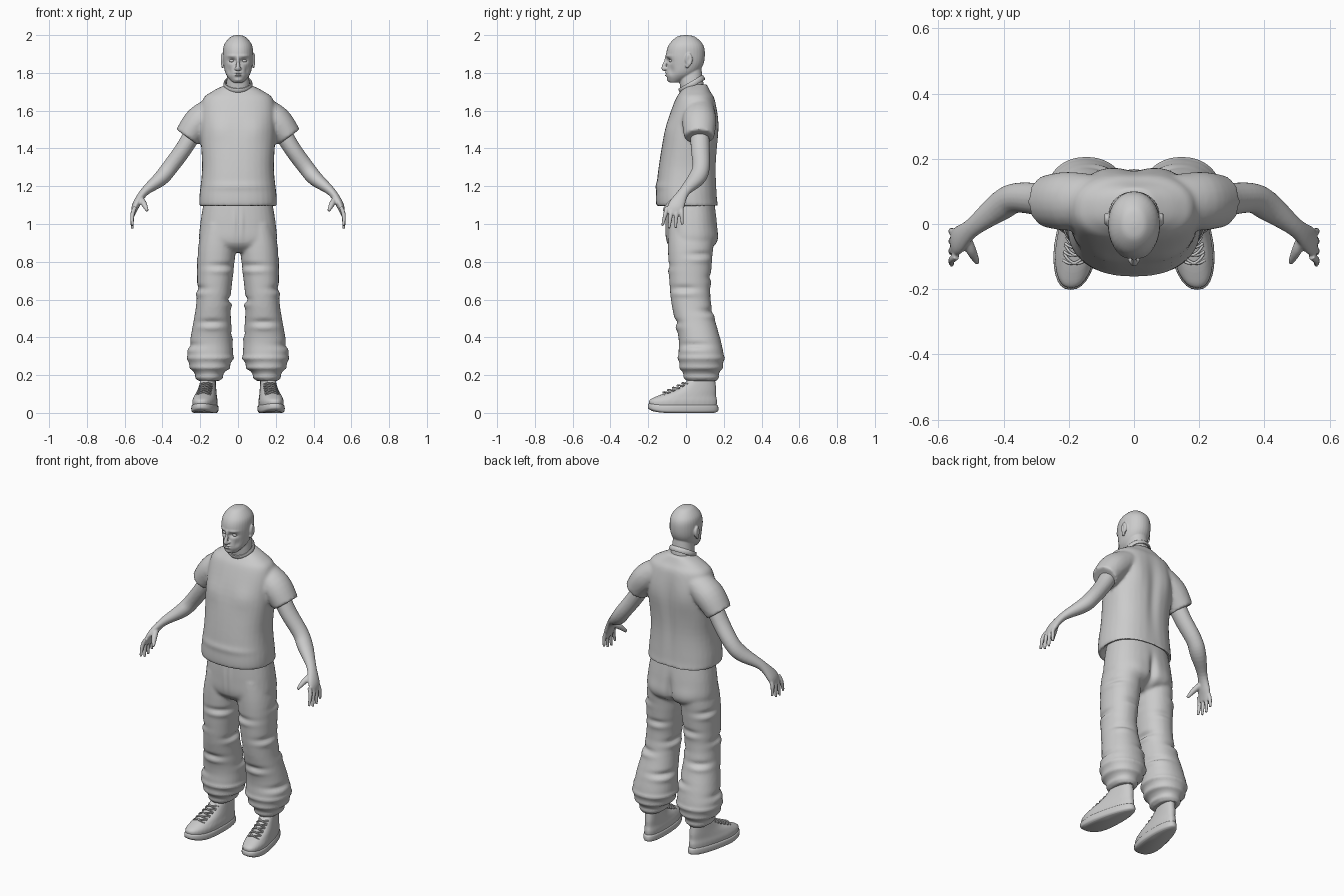
import bpy, bmesh, math
from mathutils import Vector, Matrix

if "Cube" in bpy.data.objects:
    bpy.data.objects.remove(bpy.data.objects["Cube"])

SHADE = (.6, .6, .6, 1)
grey = bpy.data.materials.new("plain grey")
grey.use_nodes = True
grey.diffuse_color = SHADE
grey.node_tree.nodes["Principled BSDF"].inputs["Base Color"].default_value = SHADE
SIDES = {"left": 1, "right": -1}


def spline(rows, steps=5):
    """Smooth Catmull-Rom interpolation through rows of numbers."""
    rows = [Vector(row) for row in rows]
    last = len(rows) - 1
    result = []
    for i in range(last):
        before, start, end, after = rows[max(i - 1, 0)], rows[i], rows[i + 1], rows[min(i + 2, last)]
        leave, arrive = (end - before) / 2, (after - start) / 2
        for k in range(steps):
            t = k / steps
            ease = t * t * (3 - 2 * t)
            result.append(start.lerp(end, ease) + leave * t * (1 - t) ** 2 - arrive * t * t * (1 - t))
    return result + [rows[last]]


def skin(bm, rings):
    """Closed surface through rings of points."""
    loops = [[bm.verts.new(point) for point in ring] for ring in rings]
    faces = [bm.faces.new(loops[0]), bm.faces.new(loops[-1])]
    for low, high in zip(loops, loops[1:]):
        for i in range(len(low)):
            faces.append(bm.faces.new((low[i - 1], low[i], high[i], high[i - 1])))
    bmesh.ops.recalc_face_normals(bm, faces=faces)


def oval(centre, u, v, power=2, count=32):
    """Ring of points, squarer as the power grows."""
    points = []
    for i in range(count):
        angle = math.tau * i / count
        c, s = math.cos(angle), math.sin(angle)
        points.append(centre + u * math.copysign(abs(c) ** (2 / power), c)
                      + v * math.copysign(abs(s) ** (2 / power), s))
    return points


def stack(bm, rows, power=2.2, place=Vector):
    """Level rings from rows of height, front y, back y and half width."""
    rings = []
    for z, front, back, width in spline(rows):
        ring = oval(Vector((0, (front + back) / 2, z)), Vector((width, 0, 0)),
                    Vector((0, (back - front) / 2, 0)), power)
        rings.append([place(point) for point in ring])
    skin(bm, rings)


def limb(bm, rows, side=1):
    """Rings square to a path, from rows of x, y, z, half depth and half thickness."""
    path = spline(rows)
    last = len(path) - 1
    rings = []
    for i, row in enumerate(path):
        along = Vector((path[min(i + 1, last)] - path[max(i - 1, 0)])[:3]).normalized()
        u = Vector((0, 1, 0))
        u = (u - along * u.dot(along)).normalized()
        ring = oval(Vector(row[:3]), u * row[3], along.cross(u) * row[4], count=20)
        rings.append([Vector((point.x * side, point.y, point.z)) for point in ring])
    skin(bm, rings)


def ball(bm, centre, size):
    matrix = Matrix.Translation(centre) @ Matrix.Diagonal((*size, 1))
    bmesh.ops.create_uvsphere(bm, u_segments=20, v_segments=12, radius=1, matrix=matrix)


def finish(name, bm, voxel=0, smooth=4):
    """Make the object; with a voxel size, blend its pieces into one skin."""
    mesh = bpy.data.meshes.new(name)
    bm.to_mesh(mesh)
    bm.free()
    part = bpy.data.objects.new(name, mesh)
    bpy.context.collection.objects.link(part)
    bpy.ops.object.select_all(action='DESELECT')
    part.select_set(True)
    bpy.context.view_layer.objects.active = part
    if voxel:
        blend = part.modifiers.new("blend", 'REMESH')
        blend.mode, blend.voxel_size = 'VOXEL', voxel
        soften = part.modifiers.new("soften", 'SMOOTH')
        soften.factor, soften.iterations = .5, smooth
        bpy.ops.object.convert(target='MESH')
    part.data.materials.clear()
    part.data.materials.append(grey)
    bpy.ops.object.shade_smooth_by_angle(angle=math.radians(50))
    return part


def mould(part, centre, size, amount):
    """Swell or sink the surface around a point, mirrored if off centre."""
    normals = [v.normal.copy() for v in part.data.vertices]
    for side in SIDES.values() if centre[0] else (1,):
        middle = Vector((centre[0] * side, *centre[1:]))
        for v, normal in zip(part.data.vertices, normals):
            away = sum((d / s) ** 2 for d, s in zip(v.co - middle, size))
            if away < 9:
                v.co += normal * amount * math.exp(-away)


# Shirt: body open at the hem, blended with the sleeves
bm = bmesh.new()
stack(bm, [(1.14, -.12, .13, .16), (1.09, -.15, .17, .2), (1.14, -.16, .165, .205), (1.3, -.145, .16, .19),
           (1.5, -.11, .17, .2), (1.65, -.06, .155, .19), (1.7, -.03, .13, .14), (1.74, 0, .11, .06)], 2.4)
for side in SIDES.values():
    limb(bm, [(.1, .07, 1.63, .07, .06), (.2, .07, 1.55, .09, .08), (.27, .07, 1.46, .08, .07)], side)
shirt = finish("shirt", bm, .009, 6)
mould(shirt, (.1, .17, 1.54), (.06, .06, .1), .01)
mould(shirt, (0, .17, 1.4), (.03, .06, .2), -.01)
mould(shirt, (.1, -.1, 1.5), (.06, .06, .06), .006)
mould(shirt, (0, -.15, 1.2), (.2, .06, .02), .005)

# Collar band, tilted forward
bm = bmesh.new()
tilt = Matrix.Translation((0, .03, 1.74)) @ Matrix.Rotation(math.radians(30), 4, 'X')
rim = oval(Vector(), Vector((.07, 0, 0)), Vector((0, .07, 0)), count=48)
skin(bm, [[tilt @ p for p in oval(c, c * .1, Vector((0, 0, .015)), count=10)] for c in rim + rim[:1]])
finish("collar", bm)

# Trousers: hips and two baggy legs that lean outward and gather at the cuff
bm = bmesh.new()
stack(bm, [(1.12, -.1, .15, .18), (1, -.105, .165, .2), (.9, -.1, .16, .2), (.85, -.05, .08, .12)], 2.4)
for side in SIDES.values():
    stack(bm, [(1, -.09, .14, .08), (.85, -.095, .14, .1), (.6, -.08, .13, .09), (.4, -.04, .18, .11),
               (.3, -.04, .2, .12), (.24, -.03, .19, .1), (.2, -.01, .17, .07), (.17, 0, .165, .06)],
          place=lambda p: Vector(((p.x + .165 - .06 * p.z) * side, p.y, p.z)))
trousers = finish("trousers", bm, .009)
mould(trousers, (0, .17, .93), (.02, .07, .09), -.025)
mould(trousers, (.1, .15, .92), (.06, .06, .06), .008)
mould(trousers, (.02, -.1, 1), (.01, .05, .08), .006)
for k in range(9):
    # Slack creases spiral down each leg
    angle, z = k * 2.4, .36 + k * .06
    x, y = .13 + .1 * math.cos(angle), .05 + .12 * math.sin(angle)
    mould(trousers, (x, y, z), (.07, .07, .015), -.01)
    mould(trousers, (x, y, z - .03), (.07, .07, .015), .006)
for k in range(3):
    # Gathered rolls above the cuff
    mould(trousers, (.15, .08, .19 + k * .05), (.2, .2, .012), .008)

# Arms with palm, four fingers and thumb
for word, side in SIDES.items():
    bm = bmesh.new()
    limb(bm, [(.2, .07, 1.55, .05, .05), (.28, .075, 1.41, .05, .045), (.36, .08, 1.3, .046, .043),
              (.41, .055, 1.24, .046, .04), (.495, -.01, 1.17, .03, .023),
              (.54, -.05, 1.1, .043, .02), (.555, -.065, 1.05, .036, .01)], side)
    for i in range(4):
        root = Vector((.545, -.1 + .025 * i, 1.09))
        tip = Vector((.56, -.125 + .035 * i, .975 + .008 * (i - 1.4) ** 2))
        bend = root.lerp(tip, .4) + Vector((.008, 0, 0))
        limb(bm, [(*root, .011, .011), (*bend, .011, .011), (*tip, .007, .007)], side)
    limb(bm, [(.52, -.03, 1.14, .015, .015), (.5, -.08, 1.11, .016, .016), (.48, -.12, 1.07, .008, .008)], side)
    finish(word + "_arm", bm, .0045)

# Head and neck with nose, lips and ears blended in
bm = bmesh.new()
stack(bm, [(1.75, -.09, -.03, .03), (1.79, -.105, .05, .063), (1.84, -.1, .09, .076), (1.9, -.105, .1, .08),
           (1.95, -.09, .09, .073), (1.99, -.05, .05, .04), (2, -.01, .01, .01)], 2.1)
stack(bm, [(1.66, -.02, .11, .07), (1.76, -.035, .09, .06), (1.84, -.03, .08, .05)])
limb(bm, [(0, -.1, 1.89, .008, .008), (0, -.11, 1.855, .01, .01), (0, -.12, 1.825, .01, .012),
          (0, -.11, 1.815, .008, .014)])
for side in SIDES.values():
    ball(bm, (.011 * side, -.107, 1.823), (.009, .011, .008))
    ball(bm, (.084 * side, .015, 1.87), (.01, .02, .035))
    ball(bm, (.082 * side, .007, 1.84), (.007, .012, .015))
for z in (1.8, 1.788):
    ball(bm, (0, -.103, z), (.02, .01, .006))
head = finish("head", bm, .0038)
mould(head, (.033, -.1, 1.864), (.02, .04, .012), -.014)
mould(head, (.033, -.1, 1.89), (.025, .04, .007), .004)
mould(head, (.05, -.08, 1.81), (.016, .04, .025), -.007)
mould(head, (0, -.11, 1.794), (.02, .03, .003), -.006)
mould(head, (0, -.1, 1.763), (.02, .03, .008), .005)
mould(head, (.094, .015, 1.87), (.01, .008, .02), -.006)

# Eyes
bm = bmesh.new()
for side in SIDES.values():
    ball(bm, (.033 * side, -.076, 1.864), (.014, .014, .009))
finish("eyes", bm)

# Shoes: sole, upper and crossed laces
for word, side in SIDES.items():
    def foot(p):
        """Narrow the heel, lift the toe and turn the foot outward."""
        width = 1 - .3 * max(0, min(1, (p.y + .08) * 4))
        lift = .016 * max(0, -1 - p.y * 10) ** 2 * max(0, 1 - p.z * 10)
        return Vector(((.168 - .13 * p.y + p.x * width) * side, p.y, p.z + lift))

    bm = bmesh.new()
    stack(bm, [(0, -.18, .15, .06), (.01, -.2, .17, .07), (.035, -.2, .17, .07), (.045, -.19, .16, .06)], 2.4, foot)
    finish(word + "_sole", bm)
    bm = bmesh.new()
    stack(bm, [(.02, -.19, .16, .063), (.06, -.195, .165, .066), (.09, -.15, .16, .06),
               (.13, -.045, .16, .053), (.2, .04, .15, .045)], 2.4, foot)
    finish(word + "_shoe", bm, .005)
    bm = bmesh.new()
    for k in range(5):
        for slant in SIDES.values():
            rows = []
            for t in (-1, -.5, 0, .5, 1):
                y = -.12 + .025 * k + .02 * t * t + .01 * slant * t
                z = .11 + .012 * k - .01 * t * t + .005 * slant * t
                rows.append((*foot(Vector((t * .036, y, z))), .004, .004))
            limb(bm, rows)
    finish(word + "_laces", bm)
